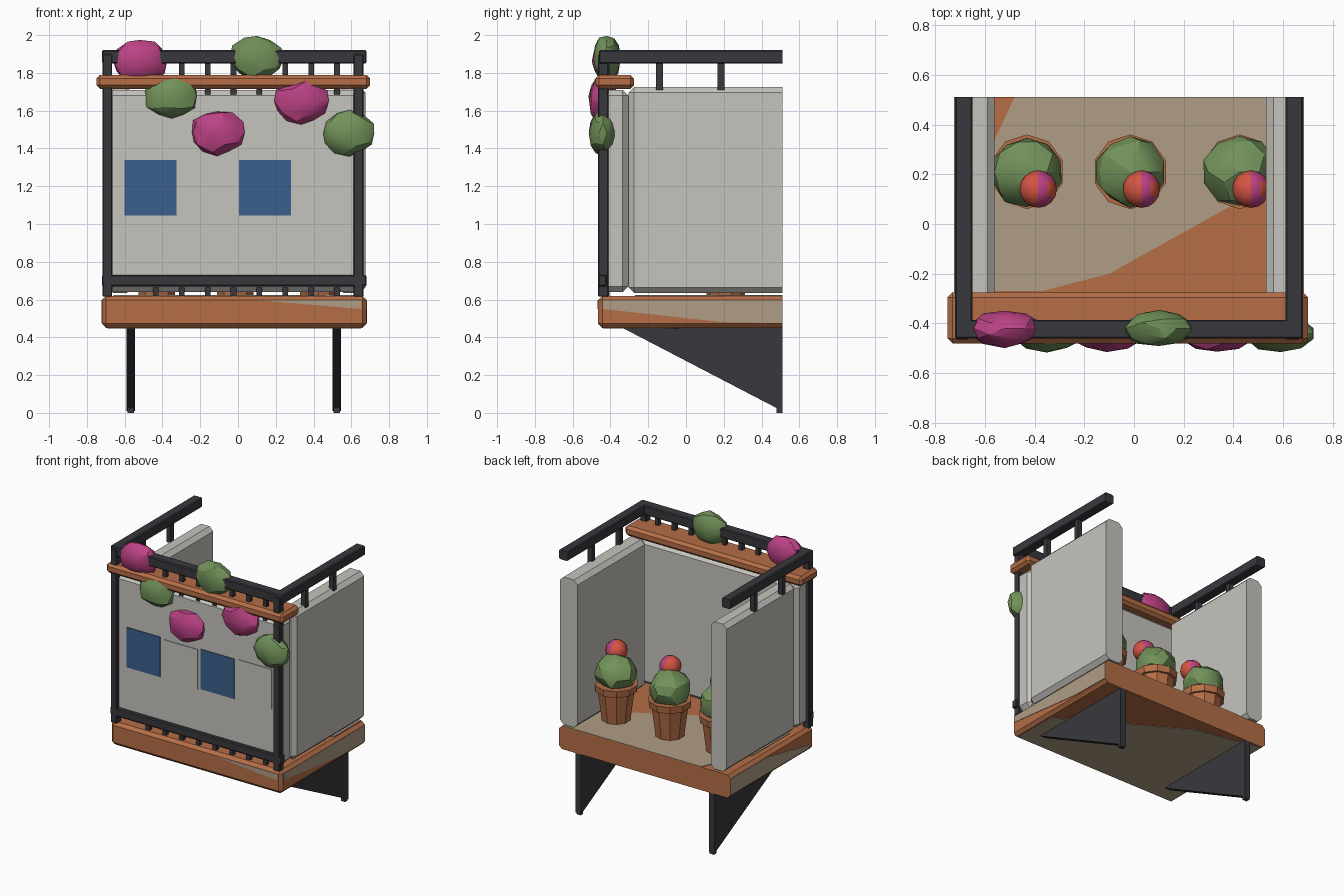
import bpy, bmesh, math, random
from mathutils import Vector, Matrix

random.seed(4)
if "Cube" in bpy.data.objects:
    bpy.data.objects.remove(bpy.data.objects["Cube"], do_unlink=True)


def material(name, rgb):
    m = bpy.data.materials.new(name)
    m.use_nodes = True
    m.diffuse_color = (*rgb, 1)
    m.node_tree.nodes["Principled BSDF"].inputs["Base Color"].default_value = (*rgb, 1)
    return m


PLASTER = material("pale_plaster", (0.56, 0.55, 0.51))
WOOD = material("orange_wood", (0.46, 0.155, 0.062))
TAN = material("worn_tan", (0.43, 0.34, 0.235))
IRON = material("charcoal_iron", (0.04, 0.04, 0.048))
BLUE = material("blue_tile", (0.042, 0.115, 0.265))
LEAF = material("leaf_green", (0.165, 0.285, 0.1))
PINK = material("magenta_bloom", (0.5, 0.055, 0.235))
RED = material("red_bloom", (0.66, 0.09, 0.055))


def finish(name, bm, *mats):
    bmesh.ops.recalc_face_normals(bm, faces=bm.faces)
    me = bpy.data.meshes.new(name)
    bm.to_mesh(me)
    bm.free()
    for m in mats:
        me.materials.append(m)
    ob = bpy.data.objects.new(name, me)
    bpy.context.collection.objects.link(ob)
    return ob


def box(name, x, y, z, mat, bevel=0, open_back=False):
    """Box from (min, max) ranges; open_back leaves the +y end unbevelled."""
    bm = bmesh.new()
    bmesh.ops.create_cube(bm, size=1)
    for v in bm.verts:
        v.co = [r[0] if c < 0 else r[1] for r, c in zip((x, y, z), v.co)]
    if bevel:
        edges = [e for e in bm.edges
                 if not (open_back and all(v.co.y > y[1] - 1e-4 for v in e.verts))]
        bmesh.ops.bevel(bm, geom=edges, offset=bevel, segments=1, affect='EDGES')
        if open_back:
            for v in bm.verts:
                v.co.y = min(v.co.y, y[1])
    return finish(name, bm, mat)


def prism(name, points, depth, mat):
    """Flat polygon pushed out along the depth vector."""
    bm = bmesh.new()
    face = bm.faces.new([bm.verts.new(p) for p in points])
    new = bmesh.ops.extrude_face_region(bm, geom=[face], use_keep_orig=True)["geom"]
    bmesh.ops.translate(bm, vec=depth,
                        verts=[g for g in new if isinstance(g, bmesh.types.BMVert)])
    return finish(name, bm, mat)


def clump(name, centre, radii, mat, jitter=0.07):
    """Irregular faceted blob of leaves or petals."""
    bm = bmesh.new()
    bmesh.ops.create_icosphere(bm, subdivisions=2, radius=1)
    for v in bm.verts:
        k = 1 + random.uniform(-jitter, jitter)
        v.co = [c + r * k * a for c, r, a in zip(centre, radii, v.co)]
    ob = finish(name, bm, mat)
    smooth(ob, 25)
    return ob


def smooth(ob, angle):
    bpy.ops.object.select_all(action='DESELECT')
    bpy.context.view_layer.objects.active = ob
    ob.select_set(True)
    bpy.ops.object.shade_smooth_by_angle(angle=math.radians(angle))


# Floor slab with worn patches
box("floor_slab", (-0.72, 0.68), (-0.465, 0.51), (0.45, 0.62), WOOD, 0.022, True)
prism("floor_patch", [(x, y, 0.619) for x, y in (
    (-0.66, -0.27), (-0.37, -0.27), (-0.1, -0.2), (0.53, 0.15), (0.65, 0.2),
    (0.65, 0.51), (-0.48, 0.51), (-0.56, 0.34), (-0.66, 0.15))], (0, 0, 0.005), TAN)
prism("underside_patch", [(x, y, 0.451) for x, y in (
    (-0.69, -0.44), (0.65, -0.44), (0.65, -0.1), (-0.2, 0.4), (-0.69, 0.5))],
    (0, 0, -0.004), TAN)
prism("right_side_patch", [(-0.719, y, z) for y, z in (
    (0.51, 0.475), (0.51, 0.597), (0.1, 0.597), (-0.4, 0.5), (-0.4, 0.475))],
    (-0.004, 0, 0), TAN)
prism("left_side_patch", [(0.679, y, z) for y, z in (
    (-0.44, 0.55), (0.2, 0.48), (0.51, 0.475), (0.51, 0.597), (-0.44, 0.597))],
    (0.004, 0, 0), TAN)
prism("front_patch", [(x, -0.464, z) for x, z in (
    (0.1, 0.597), (0.655, 0.55), (0.655, 0.597))], (0, -0.004, 0), TAN)

# Plaster walls and wooden cap
box("right_wall", (-0.69, -0.56), (-0.305, 0.51), (0.635, 1.725), PLASTER, 0.03, True)
box("left_wall", (0.53, 0.675), (-0.305, 0.51), (0.635, 1.725), PLASTER, 0.03, True)
box("front_panel", (-0.695, 0.66), (-0.44, -0.305), (0.64, 1.71), PLASTER, 0.03)
box("wooden_cap", (-0.75, 0.70), (-0.48, -0.275), (1.715, 1.79), WOOD, 0.02)

# Square tiles on the front panel
for i, (x, z) in enumerate(((-0.6, 1.045), (-0.295, 1.035), (0.005, 1.045), (0.31, 1.05))):
    box(f"front_tile_{i}", (x, x + 0.275), (-0.446, -0.438), (z, z + 0.295),
        PLASTER if i % 2 else BLUE)

# Iron frame and rails
box("front_top_rail", (-0.72, 0.68), (-0.46, -0.385), (1.85, 1.92), IRON, 0.006)
box("front_bottom_rail", (-0.72, 0.68), (-0.465, -0.42), (0.67, 0.73), IRON, 0.006)
for side, x0, x1 in (("right", -0.72, -0.65), ("left", 0.61, 0.68)):
    mid = (x0 + x1) / 2
    box(f"{side}_top_rail", (x0, x1), (-0.46, 0.51), (1.85, 1.92), IRON, 0.006, True)
    px = x0 + 0.002
    box(f"{side}_post", (px, px + 0.052), (-0.465, -0.41), (0.615, 1.9), IRON, 0.005)
    for i, y in enumerate((-0.14, 0.185)):
        box(f"{side}_rail_support_{i}", (mid - 0.018, mid + 0.018),
            (y - 0.018, y + 0.018), (1.71, 1.86), IRON)
for i in range(8):
    x = -0.435 + i * 0.137
    box(f"baluster_{i}", (x - 0.015, x + 0.015), (-0.435, -0.405), (0.61, 1.86), IRON)

# Triangular support brackets
for side, x in (("right", -0.59), ("left", 0.5)):
    prism(f"{side}_bracket", [(x, -0.34, 0.452), (x, 0.51, 0.452), (x, 0.51, 0.01)],
          (0.045, 0, 0), IRON)
    box(f"{side}_bracket_foot", (x + 0.005, x + 0.04), (0.48, 0.51), (0, 0.04), IRON)

# Hanging foliage on the front
CLUMPS = (("bloom", -0.52, -0.42, 1.86), ("leaves", 0.1, -0.42, 1.88),
          ("leaves", -0.35, -0.44, 1.675), ("bloom", 0.335, -0.44, 1.65),
          ("bloom", -0.11, -0.44, 1.485), ("leaves", 0.59, -0.44, 1.48))
for i, (kind, x, y, z) in enumerate(CLUMPS):
    clump(f"hanging_{kind}_{i}", (x, y, z), (0.145, 0.075, 0.118),
          PINK if kind == "bloom" else LEAF)

# Potted plants on the floor
for i, x in enumerate((-0.43, -0.015, 0.425)):
    y = 0.21
    bm = bmesh.new()
    for r0, r1, z0, z1 in ((0.1, 0.13, 0.62, 0.85), (0.145, 0.15, 0.84, 0.89)):
        bmesh.ops.create_cone(bm, cap_ends=True, segments=10, radius1=r0, radius2=r1,
                              depth=z1 - z0, matrix=Matrix.Translation((x, y, (z0 + z1) / 2)))
    finish(f"pot_{i}", bm, WOOD)
    clump(f"pot_bush_{i}", (x, y, 0.965), (0.145, 0.14, 0.125), LEAF)

    # Round bloom with a magenta stripe
    bm = bmesh.new()
    bmesh.ops.create_uvsphere(bm, u_segments=12, v_segments=8, radius=0.075,
                              matrix=Matrix.Rotation(math.pi / 2, 4, 'X'))
    for f in bm.faces:
        f.material_index = 1 if 0.01 < f.calc_center_median().x < 0.045 else 0
    bmesh.ops.translate(bm, vec=(x + 0.045, y - 0.07, 1.09), verts=bm.verts)
    smooth(finish(f"pot_bloom_{i}", bm, RED, PINK), 35)
